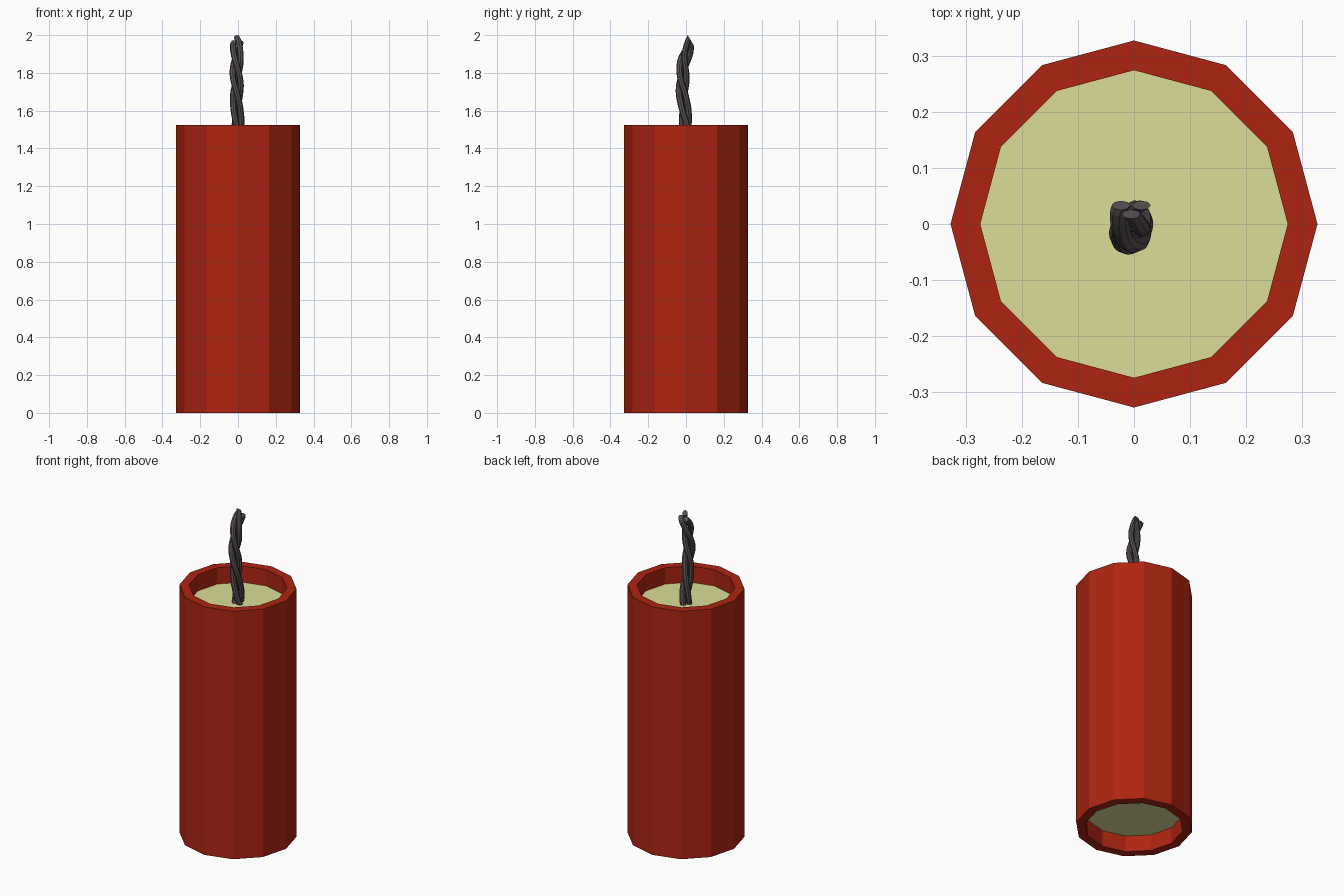
import bpy, bmesh
from math import sin, cos, pi, radians
from mathutils import Vector

cube = bpy.data.objects.get("Cube")
if cube:
    bpy.data.objects.remove(cube, do_unlink=True)

SIDES = 12
OUTER, INNER = 0.327, 0.274
HEIGHT, RECESS = 1.525, 0.1


def material(name, rgb):
    mat = bpy.data.materials.new(name)
    mat.use_nodes = True
    mat.diffuse_color = (*rgb, 1)
    mat.node_tree.nodes["Principled BSDF"].inputs["Base Color"].default_value = (*rgb, 1)
    return mat


def finish(bm, name, mat):
    bmesh.ops.recalc_face_normals(bm, faces=bm.faces)
    mesh = bpy.data.meshes.new(name)
    bm.to_mesh(mesh)
    bm.free()
    mesh.materials.append(mat)
    obj = bpy.data.objects.new(name, mesh)
    bpy.context.collection.objects.link(obj)
    return obj


def bridge(bm, a, b):
    for i in range(len(a)):
        j = (i + 1) % len(a)
        bm.faces.new((a[i], a[j], b[j], b[i]))


def ring(bm, centre, u, v, radius, sides):
    return [bm.verts.new(centre + radius * (cos(2 * pi * i / sides) * u + sin(2 * pi * i / sides) * v))
            for i in range(sides)]


X, Y, Z = Vector((1, 0, 0)), Vector((0, 1, 0)), Vector((0, 0, 1))
red = material("red paper", (0.42, 0.018, 0.006))
cream = material("cream filling", (0.72, 0.72, 0.32))
dark = material("dark cord", (0.105, 0.085, 0.088))

# Paper tube, open at both ends
bm = bmesh.new()
loops = [ring(bm, Z * z, X, Y, r, SIDES)
         for r, z in ((OUTER, 0), (OUTER, HEIGHT), (INNER, HEIGHT), (INNER, 0))]
for k in range(4):
    bridge(bm, loops[k], loops[(k + 1) % 4])
finish(bm, "paper_tube", red)

# Filling, recessed at both ends
bm = bmesh.new()
low = ring(bm, Z * RECESS, X, Y, INNER, SIDES)
high = ring(bm, Z * (HEIGHT - RECESS), X, Y, INNER, SIDES)
bridge(bm, low, high)
bm.faces.new(low)
bm.faces.new(high)
finish(bm, "filling", cream)

# Fuse centre line: points with the lean of the cross-section towards the back
PATH = [(0, 0.005, 1.42, -3), (-0.003, -0.002, 1.54, -6), (-0.006, -0.016, 1.68, -5),
        (-0.007, -0.018, 1.78, 5), (-0.007, -0.006, 1.88, 20), (-0.005, 0.028, 1.968, 60)]
STEPS, TWIST = 20, radians(420)
STRAND, SPREAD = 0.0165, 0.021


def along(t):
    """Smooth interpolation through the path points."""
    s = t * (len(PATH) - 1)
    i = min(int(s), len(PATH) - 2)
    f = s - i
    a, b, c, d = (Vector(PATH[min(max(k, 0), len(PATH) - 1)]) for k in range(i - 1, i + 3))
    return 0.5 * (2 * b + (c - a) * f + (2 * a - 5 * b + 4 * c - d) * f ** 2
                  + (3 * b - a - 3 * c + d) * f ** 3)


# Three twisted strands
for n in range(3):
    bm = bmesh.new()
    rows = []
    for k in range(STEPS + 1):
        t = k / STEPS
        p = along(t)
        lean = radians(p[3])
        v = Vector((0, -cos(lean), sin(lean)))
        turn = pi / 2 + n * 2 * pi / 3 - TWIST * (1 - t)
        centre = p.xyz + SPREAD * (cos(turn) * X + sin(turn) * v)
        rows.append(ring(bm, centre, X, v, STRAND, 8))
    for a, b in zip(rows, rows[1:]):
        bridge(bm, a, b)
    bm.faces.new(rows[0])
    bm.faces.new(rows[-1])
    finish(bm, f"fuse_strand_{n + 1}", dark)
